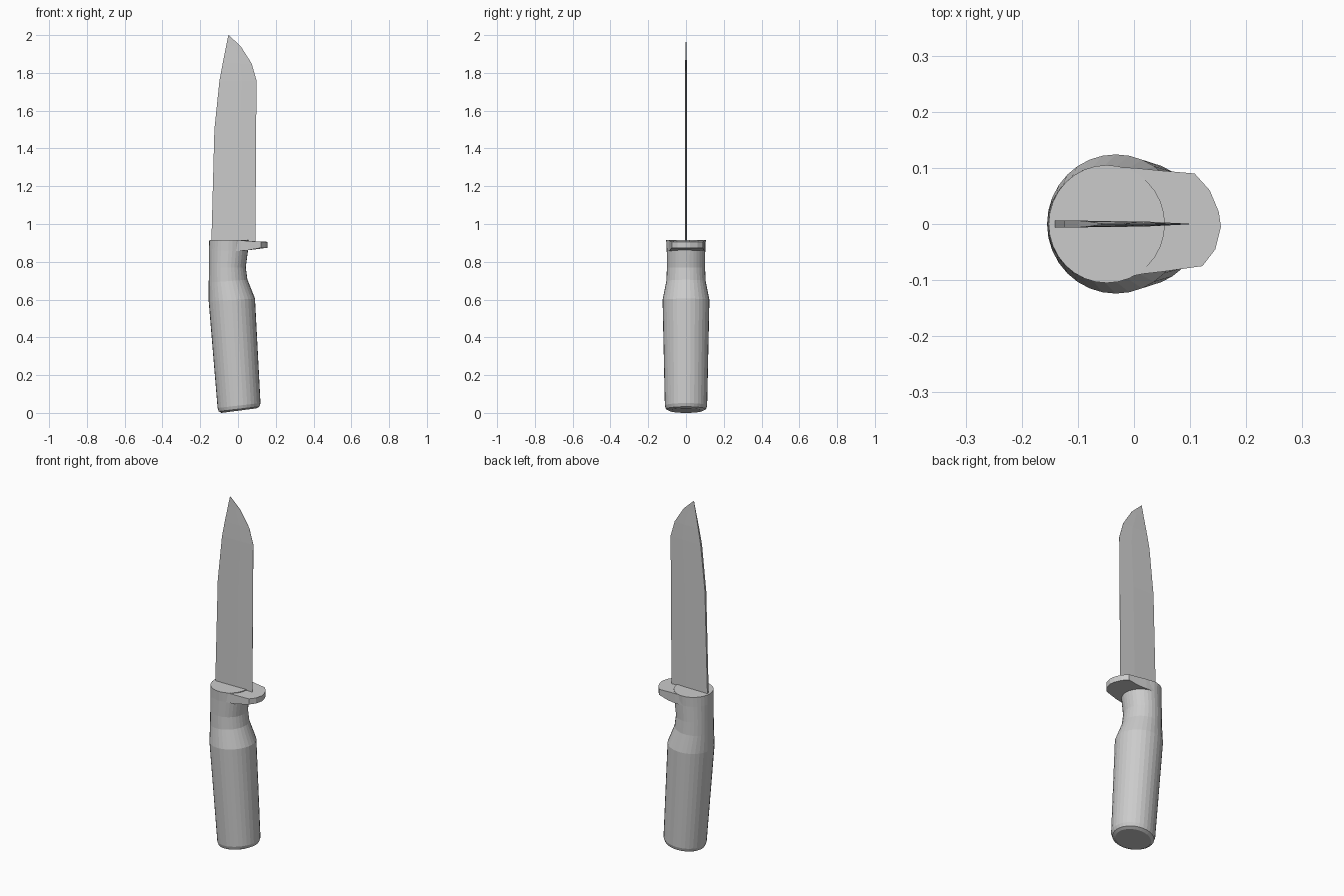
import bpy, bmesh
from math import cos, sin, tau

if "Cube" in bpy.data.objects:
    bpy.data.objects.remove(bpy.data.objects["Cube"])


def make(name, bm):
    bmesh.ops.recalc_face_normals(bm, faces=bm.faces)
    mesh = bpy.data.meshes.new(name)
    bm.to_mesh(mesh)
    bm.free()
    obj = bpy.data.objects.new(name, mesh)
    bpy.context.collection.objects.link(obj)
    return obj


def loft(name, sections):
    """Bridge closed sections with equal point counts and cap both ends."""
    bm = bmesh.new()
    loops = [[bm.verts.new(p) for p in s] for s in sections]
    n = len(loops[0])
    for a, b in zip(loops, loops[1:]):
        for i in range(n):
            j = (i + 1) % n
            bm.faces.new((a[i], a[j], b[j], b[i]))
    bm.faces.new(loops[0][::-1])
    bm.faces.new(loops[-1])
    return make(name, bm)


def ring(xl, zl, xr, zr, ry, n=32):
    """Ellipse tilted between its left and right extremes."""
    cx, cz, dx, dz = (xl + xr) / 2, (zl + zr) / 2, (xr - xl) / 2, (zr - zl) / 2
    return [(cx + dx * cos(tau * i / n), ry * sin(tau * i / n),
             cz + dz * cos(tau * i / n)) for i in range(n)]


# Handle: tilted butt with chamfer, long grip, narrowed neck, flat top
loft("handle", [ring(*r) for r in (
    (-0.088, 0.000, 0.098, 0.024, 0.088),
    (-0.102, 0.008, 0.113, 0.033, 0.106),
    (-0.108, 0.026, 0.119, 0.052, 0.112),
    (-0.155, 0.590, 0.090, 0.605, 0.124),
    (-0.155, 0.690, 0.050, 0.705, 0.104),
    (-0.154, 0.770, 0.041, 0.770, 0.101),
    (-0.154, 0.860, 0.053, 0.860, 0.102),
    (-0.152, 0.915, 0.055, 0.915, 0.105),
)])

# Finger guard: tongue pointing to the edge side, slightly dipping and thinning
outline = [(-0.05, 0.102), (0.0, 0.100), (0.05, 0.095), (0.108, 0.090),
           (0.135, 0.060), (0.151, 0.022), (0.155, -0.005), (0.145, -0.045),
           (0.122, -0.075), (0.05, -0.085), (0.015, -0.089), (-0.05, -0.102)]
loft("finger_guard", [
    [(x, y, 0.858 + 0.016 * min(max((x - 0.04) / 0.06, 0), 1)) for x, y in outline],
    [(x, y, 0.914 - 0.008 * min(max(x / 0.1, 0), 1)) for x, y in outline],
])

# Blade: thick flat spine on the left, bevelled to a thin edge on the right
stations = [(0.90, -0.141, 0.092), (1.50, -0.125, 0.096), (1.76, -0.098, 0.098),
            (1.85, -0.081, 0.072), (1.94, -0.063, 0.015), (2.00, -0.051, -0.049)]
sections = []
for z, spine, edge in stations:
    mid = spine + 0.6 * (edge - spine)
    t = 1 if z < 1.8 else max(0.1, (2.0 - z) / 0.2)
    sections.append([(spine, -0.006 * t, z), (mid, -0.0045 * t, z),
                     (edge, -0.0006, z), (edge, 0.0006, z),
                     (mid, 0.0045 * t, z), (spine, 0.006 * t, z)])
loft("blade", sections)
